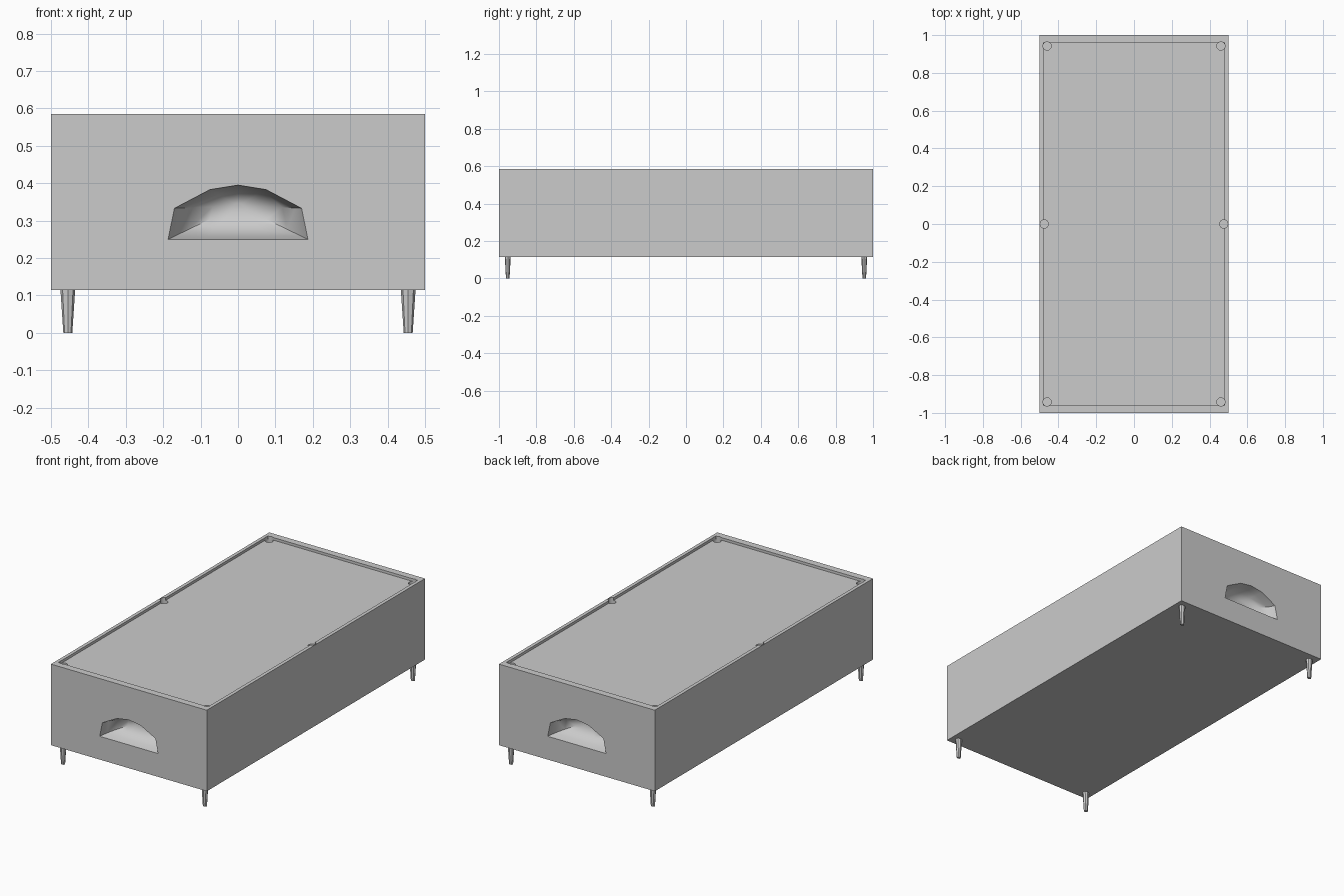
import bpy, bmesh, math
from mathutils import Vector

if "Cube" in bpy.data.objects:
    bpy.data.objects.remove(bpy.data.objects["Cube"])

def make(name, bm):
    bmesh.ops.recalc_face_normals(bm, faces=bm.faces)
    me = bpy.data.meshes.new(name)
    bm.to_mesh(me)
    bm.free()
    ob = bpy.data.objects.new(name, me)
    bpy.context.collection.objects.link(ob)
    return ob

def box(name, lo, hi):
    bm = bmesh.new()
    bmesh.ops.create_cube(bm, size=1)
    lo, hi = Vector(lo), Vector(hi)
    for v in bm.verts:
        v.co = (lo + hi) / 2 + v.co * (hi - lo)
    return make(name, bm)

def cone(name, sides, r_low, r_high, z0, z1, x, y, y_scale=1):
    bm = bmesh.new()
    bmesh.ops.create_cone(bm, cap_ends=True, segments=sides, radius1=r_low,
                          radius2=r_high, depth=z1 - z0)
    for v in bm.verts:
        v.co = (v.co.x + x, v.co.y * y_scale + y, v.co.z + (z0 + z1) / 2)
    return make(name, bm)

def chute(name, s):
    # arched opening lofted inward to a scooped hollow
    half = [(0.187, 0.25), (0.17, 0.333), (0.075, 0.383)]
    outline = ([(-x, z) for x, z in half] + [(0, 0.395)] + half[::-1]
               + [(0.09, 0.25), (0, 0.25), (-0.09, 0.25)])
    bm = bmesh.new()
    rings = []
    for y, k in [(-1.02, 1), (-1, 1), (-0.96, 0.9), (-0.925, 0.7), (-0.905, 0.4), (-0.9, 0.12)]:
        rings.append([bm.verts.new((x * k, s * y, 0.34 + (z - 0.34) * k)) for x, z in outline])
    n = len(outline)
    for a, b in zip(rings, rings[1:]):
        for i in range(n):
            bm.faces.new((a[i], a[(i + 1) % n], b[(i + 1) % n], b[i]))
    bm.faces.new(rings[0])
    bm.faces.new(rings[-1])
    return make(name, bm)

# cabinet and its cutouts
cabinet = box("table_cabinet", (-0.5, -1, 0.115), (0.5, 1, 0.585))
cutters = [box("bed_cutter", (-0.48, -0.96, 0.57), (0.48, 0.96, 0.65))]
for sx in (-1, 1):
    for x, y in [(0.46, -0.942), (0.475, 0), (0.46, 0.942)]:
        cutters.append(cone("pocket_cutter", 16, 0.022, 0.022, 0.54, 0.64, sx * x, y))
for s in (-1, 1):
    cutters.append(chute("ball_return_cutter", s))

for c in cutters:
    mod = cabinet.modifiers.new(c.name, 'BOOLEAN')
    mod.operation = 'DIFFERENCE'
    mod.solver = 'EXACT'
    mod.object = c
bpy.context.view_layer.update()

# bake the cutouts, then drop the helpers
dg = bpy.context.evaluated_depsgraph_get()
cut_mesh = bpy.data.meshes.new_from_object(cabinet.evaluated_get(dg))
cabinet.modifiers.clear()
cabinet.data = cut_mesh
for c in cutters:
    bpy.data.objects.remove(c)

bpy.ops.object.select_all(action='DESELECT')
cabinet.select_set(True)
bpy.context.view_layer.objects.active = cabinet
bpy.ops.object.shade_smooth_by_angle(angle=math.radians(40))

# tapered legs
for sx in (-1, 1):
    for sy in (-1, 1):
        cone("leg", 8, 0.012, 0.02, 0, 0.12, sx * 0.455, sy * 0.953, 0.8)
